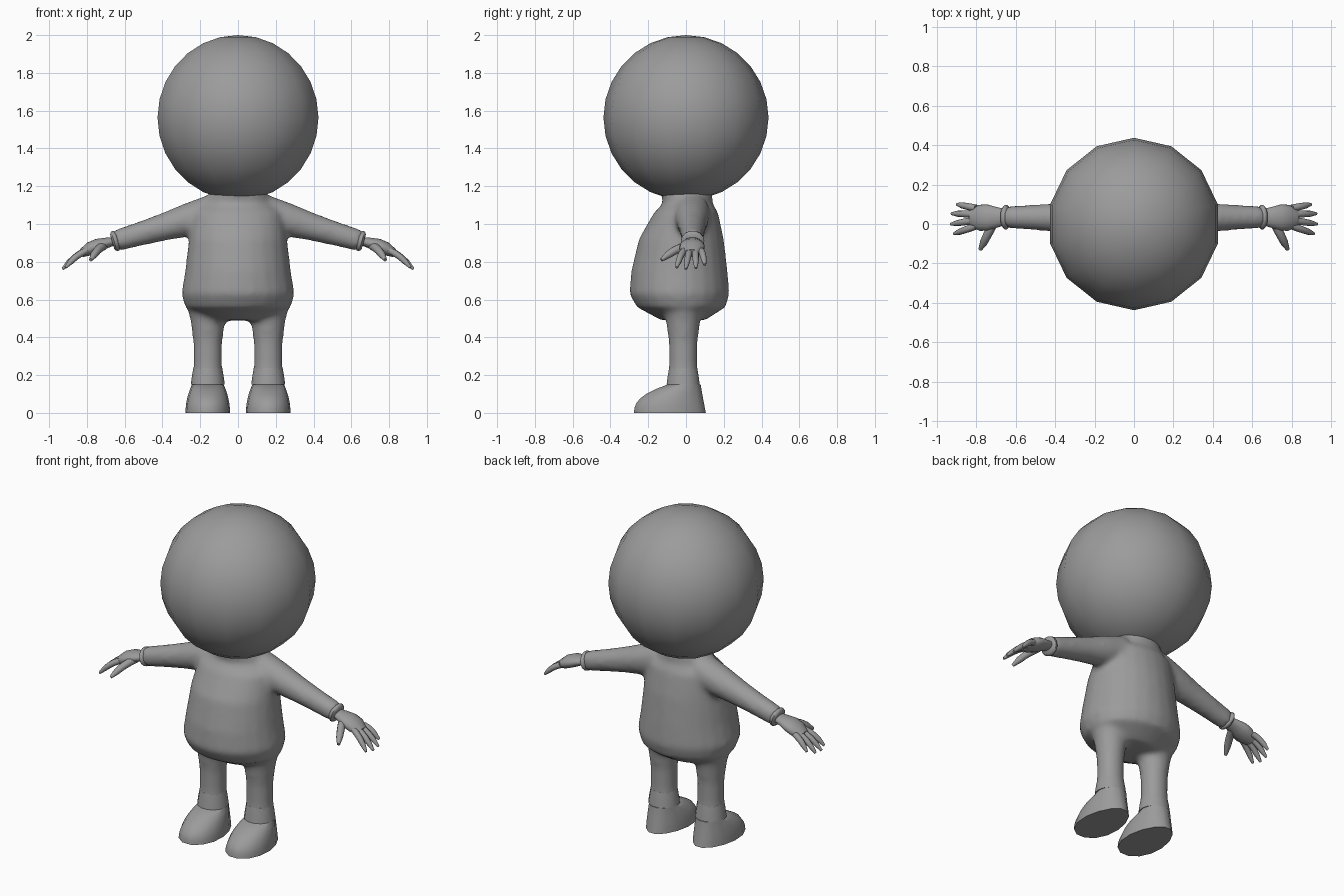
import bpy, bmesh, math
from mathutils import Vector, Matrix

cube = bpy.data.objects.get("Cube")
if cube:
    bpy.data.objects.remove(cube, do_unlink=True)

shade = .33
colour = (shade, shade, shade, 1)
grey = bpy.data.materials.new("plain grey")
grey.use_nodes = True
grey.diffuse_color = colour
grey.node_tree.nodes["Principled BSDF"].inputs["Base Color"].default_value = colour


def bridge_rings(bm, rings):
    """Skin a list of point rings into a closed tube."""
    loops = [[bm.verts.new(point) for point in ring] for ring in rings]
    sides = len(loops[0])
    for lower, upper in zip(loops, loops[1:]):
        for k in range(sides):
            following = (k + 1) % sides
            bm.faces.new((lower[k], lower[following], upper[following], upper[k]))
    bm.faces.new(loops[0])
    bm.faces.new(loops[-1])


def level_ring(x, z, width, front, back, sides, toe_flare=0):
    """Horizontal oval from -front to back, optionally wider at the front."""
    middle, depth = (back - front) / 2, (back + front) / 2
    ring = []
    for k in range(sides):
        angle = math.tau * k / sides
        across = width * math.cos(angle) * (1 - toe_flare * math.sin(angle))
        ring.append((x + across, middle + depth * math.sin(angle), z))
    return ring


def limb(bm, mirror, start, end, radii, flatness=1, bow=0, sides=14):
    """Tube with evenly spaced radii, bowed upwards between its two ends."""
    start, end = Vector(start), Vector(end)
    along = (end - start).normalized()
    reference = Vector((0, 1, 0)) if abs(along.z) > .95 else Vector((0, 0, 1))
    side = along.cross(reference).normalized()
    up = side.cross(along) * flatness
    rings = []
    for i, radius in enumerate(radii):
        t = i / (len(radii) - 1)
        centre = start.lerp(end, t)
        centre.z += bow * math.sin(math.pi * t)
        ring = []
        for k in range(sides):
            angle = math.tau * k / sides
            point = centre + radius * (side * math.cos(angle) + up * math.sin(angle))
            ring.append((point.x * mirror, point.y, point.z))
        rings.append(ring)
    bridge_rings(bm, rings)


def finish(name, bm, sharp_angle=math.radians(50)):
    bmesh.ops.recalc_face_normals(bm, faces=bm.faces)
    mesh = bpy.data.meshes.new(name)
    bm.to_mesh(mesh)
    bm.free()
    mesh.materials.append(grey)
    ob = bpy.data.objects.new(name, mesh)
    bpy.context.collection.objects.link(ob)
    bpy.ops.object.select_all(action='DESELECT')
    ob.select_set(True)
    bpy.context.view_layer.objects.active = ob
    bpy.ops.object.shade_smooth_by_angle(angle=sharp_angle)
    return ob


def limb_part(name, *args, **options):
    bm = bmesh.new()
    limb(bm, *args, **options)
    finish(name, bm)


# Head: plain ball
head = bmesh.new()
bmesh.ops.create_uvsphere(head, u_segments=14, v_segments=14, radius=.437,
                          matrix=Matrix.Translation((0, 0, 1.563)))
finish("head", head)

# Torso profile from crotch to neck: height, half width, front, back
torso_profile = [
    (.49, .17, .13, .1), (.56, .28, .26, .21), (.63, .3, .3, .23),
    (.75, .28, .29, .22), (.92, .26, .25, .2), (1.06, .24, .17, .17),
    (1.11, .18, .12, .14), (1.18, .14, .14, .14)]
body = bmesh.new()
bridge_rings(body, [level_ring(0, *row, sides=24) for row in torso_profile])

# Arms and legs, blended with the torso into one skin
shoulder, wrist = Vector((.13, .03, 1.06)), Vector((.65, .035, .91))
hip, ankle = Vector((.16, -.015, .6)), Vector((.16, -.015, .15))
for mirror in (1, -1):
    limb(body, mirror, shoulder, wrist, (.1, .09, .074, .064, .057))
    limb(body, mirror, hip, ankle, (.12, .092, .077, .076, .085))
skin = finish("body", body, math.pi)
blend = skin.modifiers.new("blend", 'REMESH')
blend.mode = 'VOXEL'
blend.voxel_size = .016
blend.use_smooth_shade = True
soften = skin.modifiers.new("soften", 'SMOOTH')
soften.iterations = 8

finger_names = ("little_finger", "ring_finger", "middle_finger", "index_finger")
finger_reach = (.1, .125, .13, .12)
finger_taper = (1, 1, .95, .85, .4)

for mirror, label in ((1, "left_"), (-1, "right_")):
    # Trouser hem and sleeve cuff
    limb_part(label + "trouser_hem", mirror, ankle.lerp(hip, .2), ankle, (.076, .084, .09))
    limb_part(label + "sleeve_cuff", mirror, wrist.lerp(shoulder, .03),
              wrist.lerp(shoulder, -.03), (.05, .062, .062, .048), flatness=.9)

    # Shoe: flat sole, long rounded toe, narrow ankle
    shoe = bmesh.new()
    steps = 6
    rings = []
    for i in range(steps + 1):
        t = i / steps
        rings.append(level_ring(ankle.x * mirror, t * ankle.z, .118 - .034 * t ** 2,
                                .28 - .18 * t ** 2.5, .11 - .03 * t,
                                sides=14, toe_flare=.12 * (1 - t)))
    bridge_rings(shoe, rings)
    finish(label + "shoe", shoe)

    # Palm
    limb_part(label + "palm", mirror, wrist, (.83, .03, .845),
              (.04, .052, .066, .066, .04), flatness=.55, bow=.01)

    # Fingers fan out from the palm and droop at the tips
    for i, (name, reach) in enumerate(zip(finger_names, finger_reach)):
        base = Vector((.8, .08 - .03 * i, .86))
        fan = .2 - .18 * i
        tip = base + reach * Vector((math.cos(fan), math.sin(fan), -.75))
        limb_part(label + name, mirror, base, tip, [.018 * f for f in finger_taper],
                  bow=.012, sides=10)
    limb_part(label + "thumb", mirror, (.71, .01, .885), (.78, -.13, .81),
              [.023 * f for f in finger_taper], bow=.012, sides=10)
